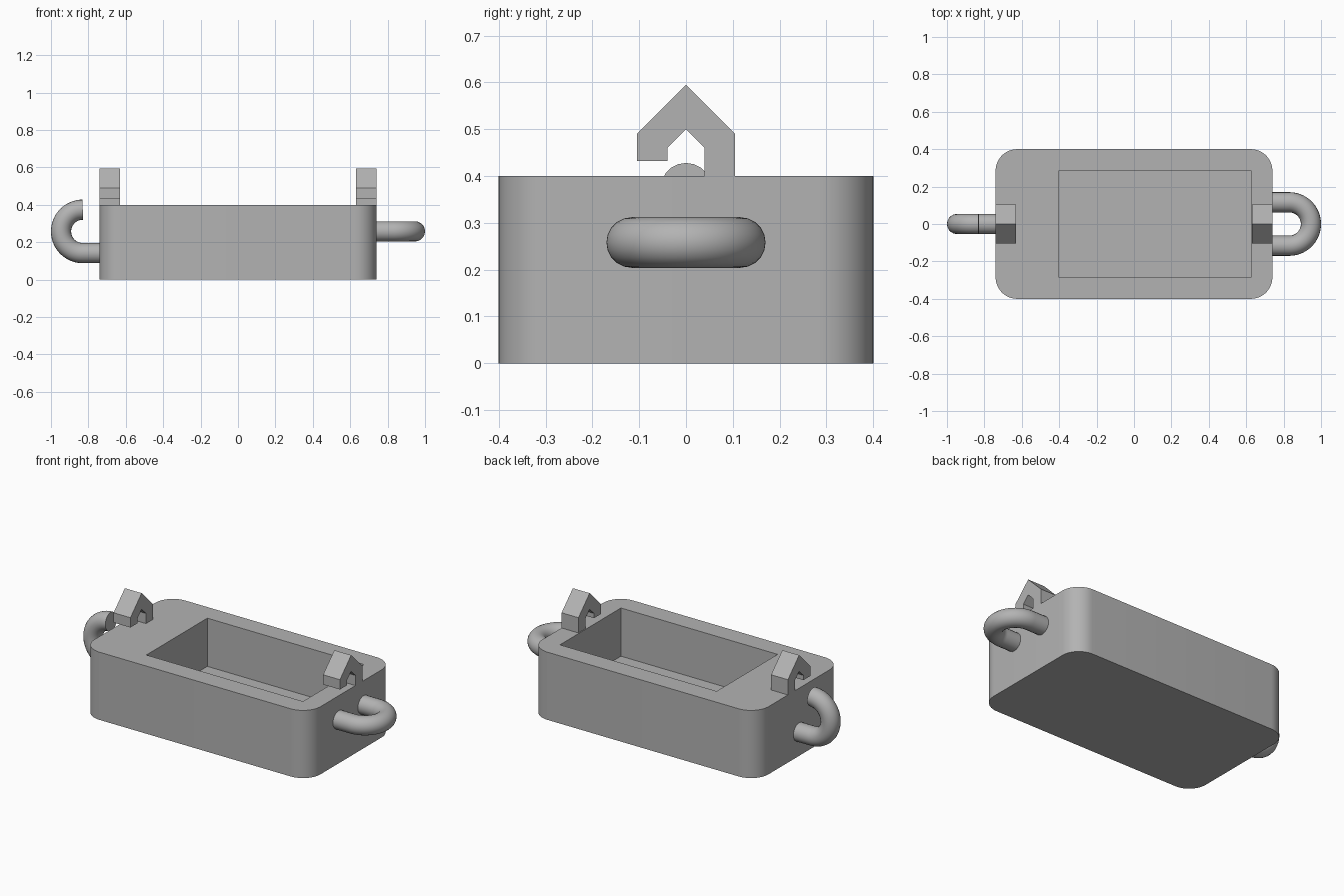
import bpy, bmesh, math
from mathutils import Vector

cube = bpy.data.objects.get("Cube")
if cube:
    bpy.data.objects.remove(cube, do_unlink=True)

WALL = 0.115                       # wall thickness, also the corner radius
HALF_X, HALF_Y, HEIGHT = 0.74, 0.4, 0.4
TUBE, BEND, BEND_X, BEND_Z = 0.054, 0.116, 0.83, 0.258

grey = bpy.data.materials.new("plain grey")
grey.use_nodes = True
grey.diffuse_color = (0.45, 0.45, 0.45, 1)
grey.node_tree.nodes["Principled BSDF"].inputs["Base Color"].default_value = grey.diffuse_color


def add_object(name, mesh, smooth=False):
    obj = bpy.data.objects.new(name, mesh)
    bpy.context.collection.objects.link(obj)
    mesh.materials.clear()
    mesh.materials.append(grey)
    if smooth:
        bpy.ops.object.select_all(action="DESELECT")
        obj.select_set(True)
        bpy.context.view_layer.objects.active = obj
        bpy.ops.object.shade_smooth_by_angle(angle=math.radians(35))
    return obj


def prism(name, outline, offset, smooth=False):
    """Extrude a closed outline of 3D points along an offset."""
    bm = bmesh.new()
    face = bm.faces.new([bm.verts.new(p) for p in outline])
    ext = bmesh.ops.extrude_face_region(bm, geom=[face])
    moved = [g for g in ext["geom"] if isinstance(g, bmesh.types.BMVert)]
    bmesh.ops.translate(bm, verts=moved, vec=offset)
    bmesh.ops.recalc_face_normals(bm, faces=bm.faces)
    mesh = bpy.data.meshes.new(name)
    bm.to_mesh(mesh)
    bm.free()
    return add_object(name, mesh, smooth)


def tube(name, points):
    """Sweep a capped round tube along a path."""
    curve = bpy.data.curves.new(name + "_path", "CURVE")
    curve.dimensions = "3D"
    curve.bevel_depth = TUBE
    curve.bevel_resolution = 8
    curve.use_fill_caps = True
    spline = curve.splines.new("POLY")
    spline.points.add(len(points) - 1)
    for sp, p in zip(spline.points, points):
        sp.co = (*p, 1)
    path = bpy.data.objects.new(name + "_path", curve)
    bpy.context.collection.objects.link(path)
    graph = bpy.context.evaluated_depsgraph_get()
    mesh = bpy.data.meshes.new_from_object(path.evaluated_get(graph))
    mesh.name = name
    bpy.data.objects.remove(path, do_unlink=True)
    return add_object(name, mesh, True)


# Tray body: rounded block with a rectangular pocket
outline = []
corners = [(1, 1), (-1, 1), (-1, -1), (1, -1)]
for i, (sx, sy) in enumerate(corners):
    for k in range(13):
        a = math.radians(90 * i + 7.5 * k)
        outline.append((sx * (HALF_X - WALL) + WALL * math.cos(a),
                        sy * (HALF_Y - WALL) + WALL * math.sin(a), 0))
body = prism("tray_body", outline, (0, 0, HEIGHT))

x0, x1, y1 = -0.4, HALF_X - WALL, HALF_Y - WALL
cutter = prism("pocket_cutter",
               [(x0, -y1, WALL), (x1, -y1, WALL), (x1, y1, WALL), (x0, y1, WALL)],
               (0, 0, HEIGHT))
cut = body.modifiers.new("pocket", "BOOLEAN")
cut.operation = "DIFFERENCE"
cut.solver = "EXACT"
cut.object = cutter
bpy.context.view_layer.update()
cut_mesh = bpy.data.meshes.new_from_object(
    body.evaluated_get(bpy.context.evaluated_depsgraph_get()))
for unused in (body, cutter):
    bpy.data.objects.remove(unused, do_unlink=True)
add_object("tray_body", cut_mesh, True)

# Peaked hooks standing on both ends of the rim, open toward the front
hook = [(0.105, 0.4), (0.105, 0.49), (0, 0.595), (-0.105, 0.49), (-0.105, 0.432),
        (-0.04, 0.432), (-0.04, 0.46), (0, 0.5), (0.04, 0.46), (0.04, 0.4)]
for name, x in (("left_peaked_hook", HALF_X - 0.11), ("right_peaked_hook", -HALF_X)):
    prism(name, [(x, y, z) for y, z in hook], (0.11, 0, 0))

# Half-circle bend shared by the loop and the open hook
bend = [(BEND_X + BEND * math.cos(a), BEND * math.sin(a))
        for a in (math.radians(-90 + 5 * k) for k in range(37))]
root = HALF_X - 0.03

# Closed horizontal loop on the left end
loop = [(root, -BEND)] + bend + [(root, BEND)]
tube("left_loop", [(x, y, BEND_Z) for x, y in loop])

# Open upright hook on the right end
tube("right_open_hook", [(-x, 0, BEND_Z + z) for x, z in [(root, -BEND)] + bend])
